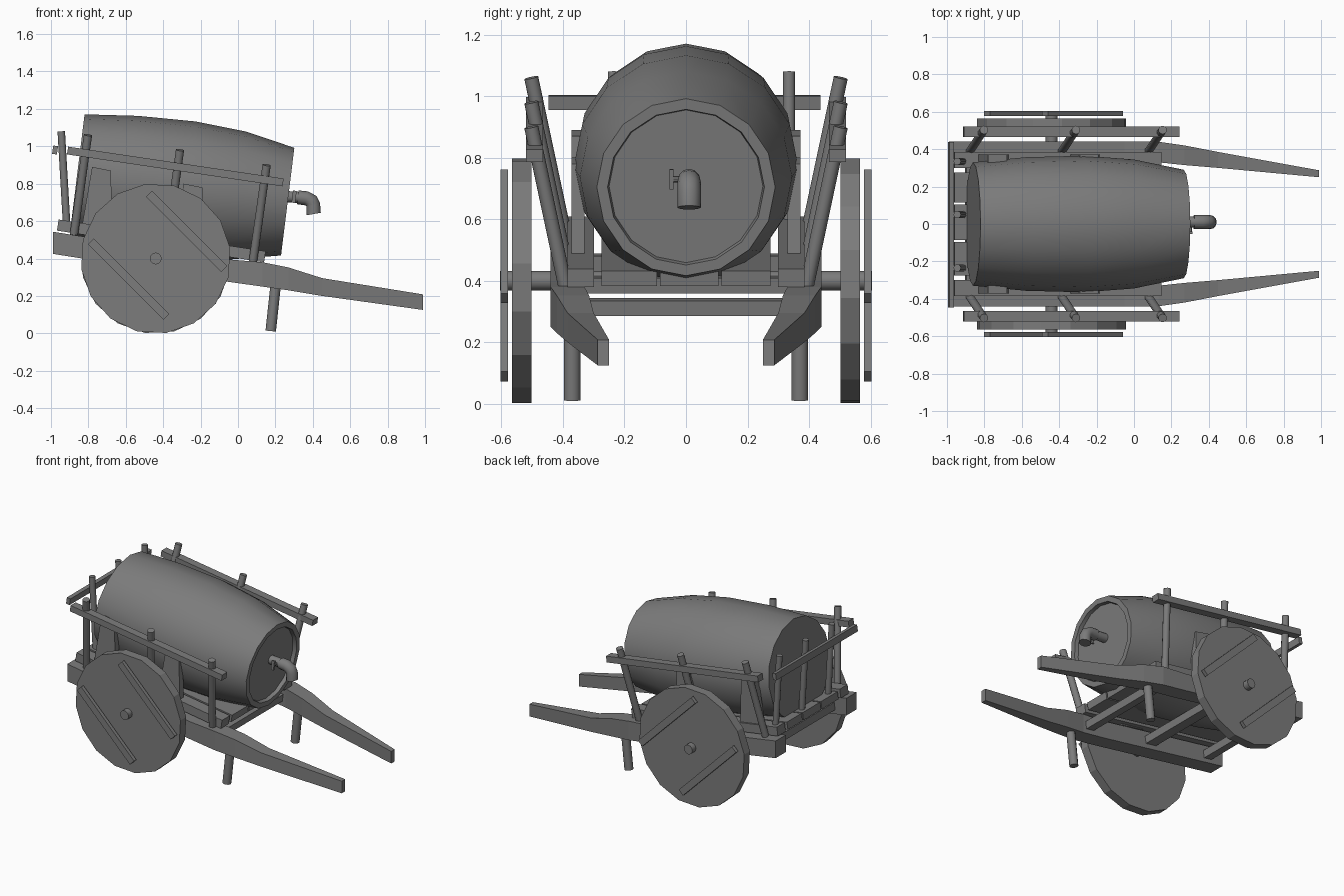
import bpy, bmesh, math
from mathutils import Vector, Matrix

if "Cube" in bpy.data.objects:
    bpy.data.objects.remove(bpy.data.objects["Cube"])

wood = bpy.data.materials.new("weathered grey")
wood.use_nodes = True
GREY = (0.2, 0.2, 0.2, 1)
wood.diffuse_color = GREY
wood.node_tree.nodes["Principled BSDF"].inputs["Base Color"].default_value = GREY

SLOPE = 0.152  # nose-down pitch of the cart bed


def finish(name, bm, smooth=False):
    bmesh.ops.recalc_face_normals(bm, faces=bm.faces[:])
    mesh = bpy.data.meshes.new(name)
    bm.to_mesh(mesh)
    bm.free()
    mesh.materials.append(wood)
    ob = bpy.data.objects.new(name, mesh)
    bpy.context.collection.objects.link(ob)
    if smooth:
        bpy.ops.object.select_all(action="DESELECT")
        ob.select_set(True)
        bpy.context.view_layer.objects.active = ob
        bpy.ops.object.shade_smooth_by_angle(angle=math.radians(40))
    return ob


def box(name, centre, size, pitch=0.0):
    bm = bmesh.new()
    m = Matrix.Translation(centre) @ Matrix.Rotation(pitch, 4, "Y") @ Matrix.Diagonal((*size, 1))
    bmesh.ops.create_cube(bm, size=1, matrix=m)
    return finish(name, bm)


def rod(name, a, b, r, sides=10, turn=0.0, smooth=True):
    a, b = Vector(a), Vector(b)
    d = b - a
    m = Matrix.Translation((a + b) / 2) @ d.to_track_quat("Z", "Y").to_matrix().to_4x4()
    bm = bmesh.new()
    bmesh.ops.create_cone(bm, cap_ends=True, segments=sides, radius1=r, radius2=r,
                          depth=d.length, matrix=m @ Matrix.Rotation(turn, 4, "Z"))
    return finish(name, bm, smooth)


def loft(name, rings, smooth=False):
    bm = bmesh.new()
    loops = [[bm.verts.new(p) for p in ring] for ring in rings]
    n = len(loops[0])
    for p, q in zip(loops, loops[1:]):
        for i in range(n):
            j = (i + 1) % n
            bm.faces.new((p[i], p[j], q[j], q[i]))
    bm.faces.new(loops[0])
    bm.faces.new(loops[-1])
    return finish(name, bm, smooth)


def circle(centre, r, pitch, sides):
    # ring facing along x, pitched nose-down
    m = Matrix.Translation(centre) @ Matrix.Rotation(pitch, 4, "Y")
    steps = [math.tau * i / sides for i in range(sides)]
    return [m @ Vector((0, r * math.sin(t), r * math.cos(t))) for t in steps]


# barrel: bulging staves, front head recessed inside the rim
tilt = 0.123
axis = Vector((math.cos(tilt), 0, -math.sin(tilt)))
middle = Vector((-0.3, 0, 0.774))
staves = [(-0.565, 0.33), (-0.28, 0.357), (0.03, 0.365), (0.3, 0.345),
          (0.57, 0.29), (0.57, 0.255), (0.545, 0.25)]
loft("barrel", [circle(middle + axis * d, r, tilt, 16) for d, r in staves], True)

# tap: pipe, elbow and outlet, with a small side handle
tap = [(0.24, 0.732, 0.03, 0.12), (0.32, 0.727, 0.03, 0.12), (0.32, 0.727, 0.037, 0.12),
       (0.365, 0.722, 0.038, 0.25), (0.392, 0.708, 0.038, 0.8),
       (0.402, 0.685, 0.038, 1.3), (0.405, 0.638, 0.038, 1.4)]
loft("tap", [circle((x, 0.01, z), r, p, 12) for x, z, r, p in tap], True)
rod("tap_stem", (0.3, 0, 0.73), (0.3, -0.045, 0.73), 0.01, 8)
box("tap_handle", (0.3, -0.047, 0.73), (0.02, 0.012, 0.065), tilt)

# bed planks running lengthwise
for y, w in ((-0.185, 0.18), (0.01, 0.19), (0.195, 0.16)):
    box("bed_plank", (-0.41, y, 0.492), (1.12, w, 0.05), SLOPE)

# cross bars under the bed
for x in (0.08, -0.4, -0.87):
    box("cross_bar", (x, 0, 0.327 - 0.153 * x), (0.06, 0.68, 0.05), SLOPE)

rod("axle", (-0.44, -0.605, 0.4), (-0.44, 0.605, 0.4), 0.032, 12)

# parts repeated on both sides
shaft = [(-0.99, 0.33, 0.44, 0.425, 0.543), (-0.05, 0.33, 0.44, 0.275, 0.395),
         (0.13, 0.33, 0.44, 0.25, 0.38), (0.27, 0.315, 0.42, 0.23, 0.352),
         (0.45, 0.3, 0.385, 0.2, 0.295), (0.99, 0.25, 0.287, 0.125, 0.208)]
for side, s in (("left", 1), ("right", -1)):
    loft(side + "_shaft", [[(x, s * y0, z0), (x, s * y1, z0), (x, s * y1, z1), (x, s * y0, z1)]
                           for x, y0, y1, z0, z1 in shaft])
    box(side + "_edge_plank", (-0.41, s * 0.342, 0.494), (1.12, 0.085, 0.06), SLOPE)

    # solid wheel with two diagonal battens
    rod(side + "_wheel", (-0.44, s * 0.503, 0.4), (-0.44, s * 0.565, 0.4), 0.402, 16,
        math.radians(8), False)
    for x, z in ((-0.275, 0.545), (-0.585, 0.29)):
        box(side + "_wheel_batten", (x, s * 0.591, z), (0.57, 0.025, 0.045), math.pi / 4)

    # tapered boards holding the barrel
    for x, z in ((-0.74, 0.88), (-0.25, 0.79)):
        quad = [(x - 0.1, z - 0.34), (x + 0.07, z - 0.37), (x + 0.06, z - 0.01), (x - 0.04, z + 0.01)]
        loft(side + "_barrel_board", [[(px, s * y, pz) for px, pz in quad] for y in (0.33, 0.372)])

    # side fence
    box(side + "_rail", (-0.335, s * 0.493, 0.892), (1.165, 0.055, 0.042), 0.147)
    for x, z in ((-0.802, 1.06), (-0.31, 0.98), (0.153, 0.9)):
        rod(side + "_post", (x - 0.075, s * 0.39, z - 0.53), (x, s * 0.503, z), 0.023)

    rod(side + "_prop_leg", (0.208, s * 0.37, 0.32), (0.175, s * 0.37, 0.012), 0.028)

# rear fence
box("rear_rail", (-0.978, -0.005, 0.98), (0.026, 0.885, 0.045), SLOPE)
for y in (-0.235, 0.05, 0.335):
    rod("rear_post", (-0.915, y, 0.56), (-0.945, y, 1.08), 0.02)
